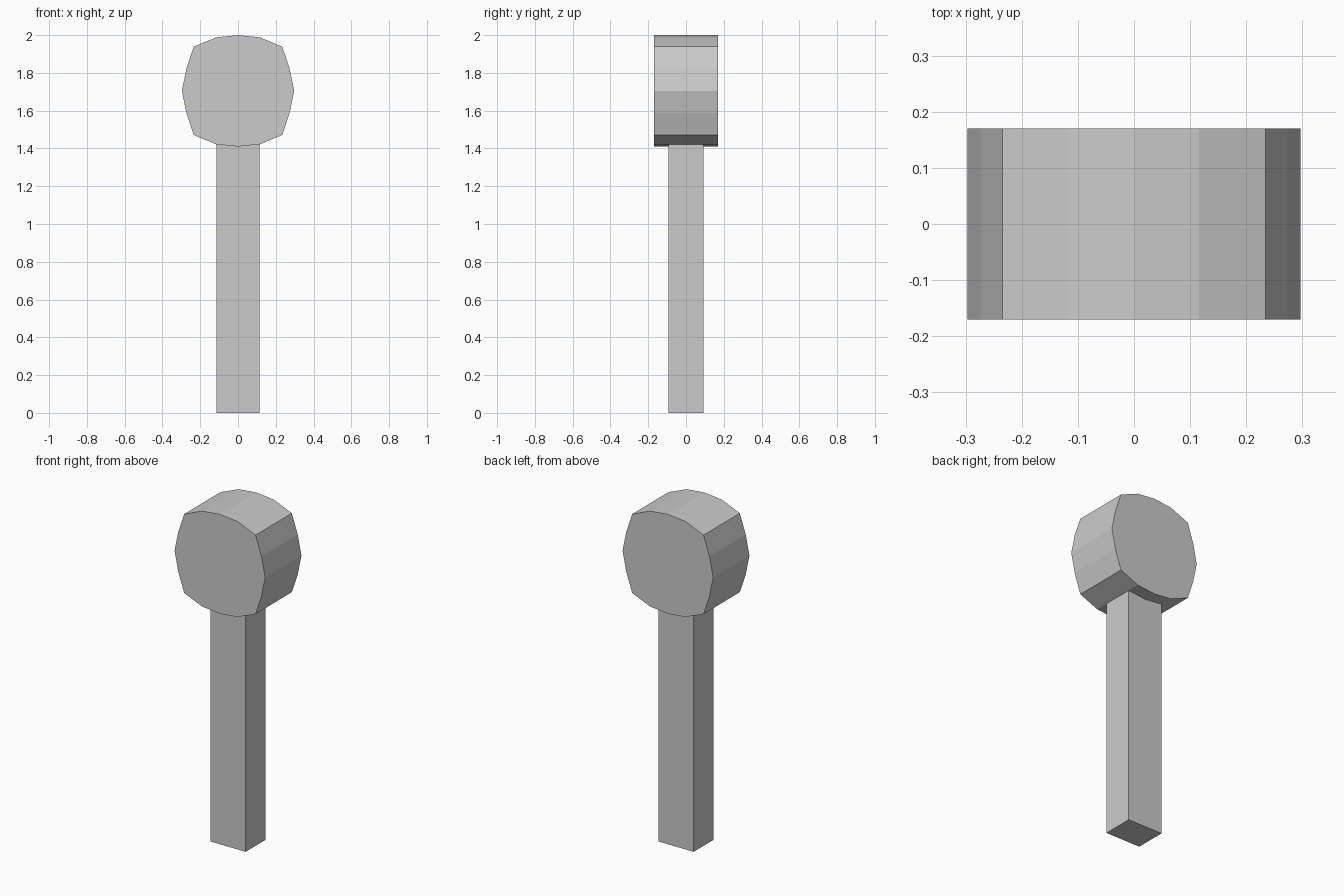
import bpy
import bmesh

cube = bpy.data.objects.get("Cube")
if cube:
    bpy.data.objects.remove(cube, do_unlink=True)

grey = bpy.data.materials.new("light grey")
grey.use_nodes = True
colour = (0.6, 0.6, 0.6, 1)
grey.diffuse_color = colour
grey.node_tree.nodes["Principled BSDF"].inputs["Base Color"].default_value = colour


def prism(name, outline, direction, depth):
    """Extrude a closed outline along a direction into a solid part."""
    bm = bmesh.new()
    face = bm.faces.new([bm.verts.new(p) for p in outline])
    result = bmesh.ops.extrude_face_region(bm, geom=[face])
    moved = [v for v in result["geom"] if isinstance(v, bmesh.types.BMVert)]
    bmesh.ops.translate(bm, verts=moved, vec=[c * depth for c in direction])
    bmesh.ops.recalc_face_normals(bm, faces=bm.faces)
    mesh = bpy.data.meshes.new(name)
    bm.to_mesh(mesh)
    bm.free()
    mesh.materials.append(grey)
    part = bpy.data.objects.new(name, mesh)
    bpy.context.collection.objects.link(part)
    return part


# Head: a quarter outline mirrored round into a squarish drum
HEAD_Z, HEAD_HALF = 1.705, 0.17
quarter = [(0.297, 0), (0.273, 0.118), (0.234, 0.234), (0.116, 0.283), (0, 0.295)]
upper = quarter + [(-x, z) for x, z in reversed(quarter[:-1])]
full = upper + [(-x, -z) for x, z in upper[1:-1]]
prism("head", [(x, -HEAD_HALF, HEAD_Z + z) for x, z in full], (0, 1, 0), 2 * HEAD_HALF)

# Post: a straight rectangular bar ending inside the head
POST_X, POST_Y = 0.115, 0.093
base = [(-POST_X, -POST_Y, 0), (POST_X, -POST_Y, 0), (POST_X, POST_Y, 0), (-POST_X, POST_Y, 0)]
prism("post", base, (0, 0, 1), 1.43)
